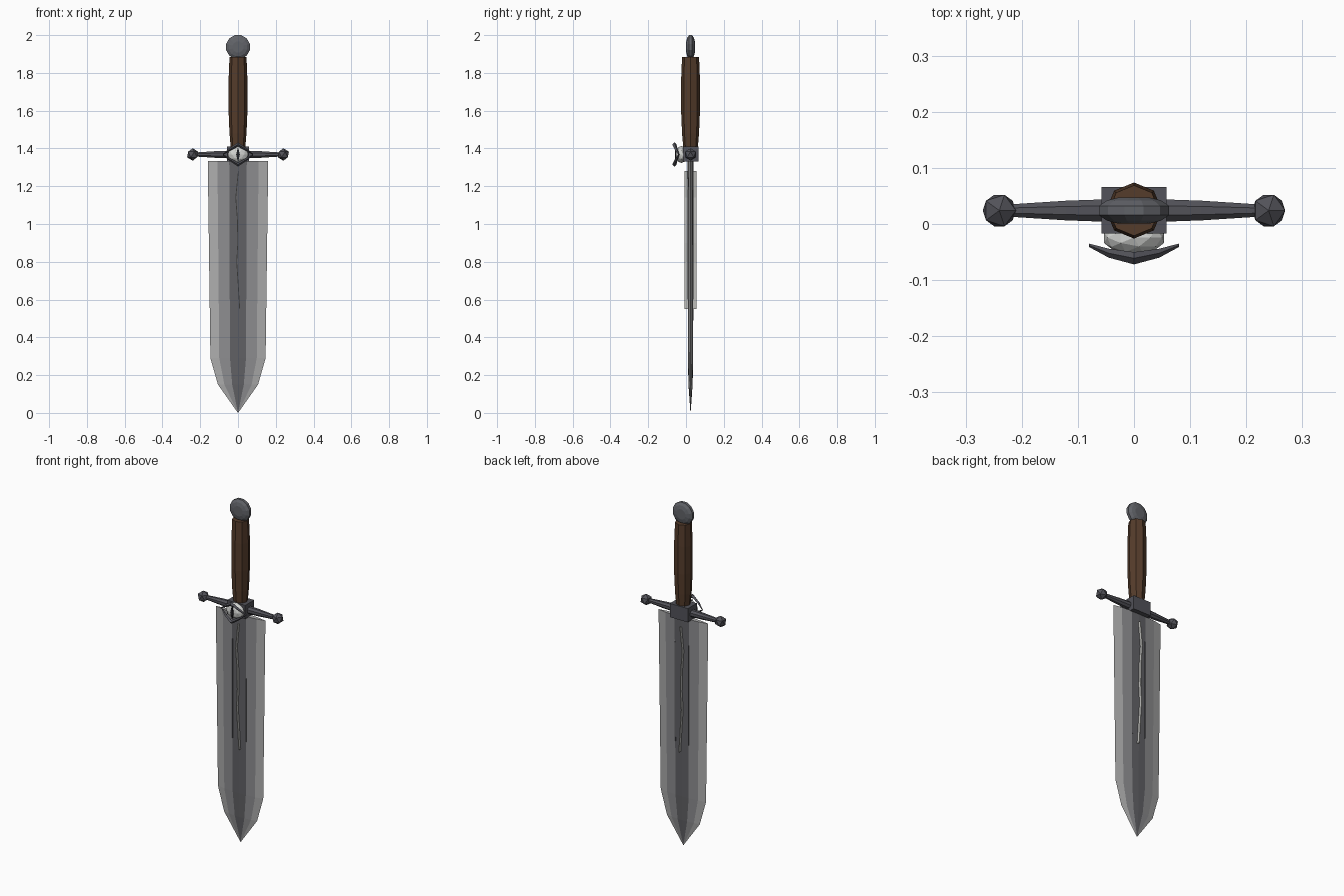
import bpy, bmesh, math
from mathutils import Vector

if "Cube" in bpy.data.objects:
    bpy.data.objects.remove(bpy.data.objects["Cube"])

CY = 0.024      # depth of the sword's centre plane
GZ = 1.368      # height of the crossguard


def mat(name, r, g, b):
    m = bpy.data.materials.new(name)
    m.diffuse_color = (r, g, b, 1)
    m.use_nodes = True
    m.node_tree.nodes["Principled BSDF"].inputs["Base Color"].default_value = m.diffuse_color
    return m


EDGE = mat("pale edge steel", 0.42, 0.42, 0.42)
BEVEL = mat("mid steel", 0.27, 0.27, 0.28)
CORE = mat("dark core steel", 0.12, 0.12, 0.13)
IRON = mat("guard iron", 0.085, 0.085, 0.10)
POMMEL = mat("pommel iron", 0.12, 0.125, 0.14)
LEATHER = mat("brown leather", 0.09, 0.045, 0.024)
WHITE = mat("eye white", 0.65, 0.66, 0.64)
BLACK = mat("pupil black", 0.015, 0.015, 0.018)
VEIN = mat("vein silver", 0.5, 0.5, 0.48)


def finish(name, bm, mats):
    bmesh.ops.recalc_face_normals(bm, faces=bm.faces)
    me = bpy.data.meshes.new(name)
    bm.to_mesh(me)
    bm.free()
    for m in mats:
        me.materials.append(m)
    ob = bpy.data.objects.new(name, me)
    bpy.context.collection.objects.link(ob)
    return ob


def loft(name, rings, mats, pick=None):
    """Skin a list of equal-length point rings and cap both ends."""
    bm = bmesh.new()
    vs = [[bm.verts.new(p) for p in r] for r in rings]
    n = len(rings[0])
    for a, b in zip(vs, vs[1:]):
        for i in range(n):
            j = (i + 1) % n
            f = bm.faces.new((a[i], a[j], b[j], b[i]))
            if pick:
                f.material_index = pick(i)
    bm.faces.new(vs[0])
    bm.faces.new(vs[-1])
    bmesh.ops.remove_doubles(bm, verts=bm.verts, dist=1e-5)
    return finish(name, bm, mats)


def ngon(n, r, start=0.0):
    return [(r * math.cos(start + 2 * math.pi * i / n),
             r * math.sin(start + 2 * math.pi * i / n)) for i in range(n)]


def box(name, lo, hi, m):
    ring = lambda z: [(lo[0], lo[1], z), (hi[0], lo[1], z), (hi[0], hi[1], z), (lo[0], hi[1], z)]
    return loft(name, [ring(lo[2]), ring(hi[2])], [m])


# Blade: edge, bevel and core bands tapering to the tip
def blade_ring(z, w, t):
    half = [(-w, 0), (-0.68 * w, -0.6 * t), (-0.29 * w, -0.9 * t), (0, -t),
            (0.29 * w, -0.9 * t), (0.68 * w, -0.6 * t)]
    pts = half + [(-x, -y) for x, y in half]
    return [(x, CY + y, z) for x, y in pts]


stations = [(1.333, 0.16, 0.016), (0.29, 0.146, 0.014), (0.15, 0.106, 0.011), (0.0, 0.0005, 0.0005)]
loft("blade", [blade_ring(*s) for s in stations], [EDGE, BEVEL, CORE],
     lambda i: (0, 1, 2, 2, 1, 0)[i % 6])

# Dark lines beside the core
for s in (-1, 1):
    x = s * 0.043
    box("core_line", (x - 0.003, CY - 0.0165, 0.6), (x + 0.003, CY + 0.0165, 1.18), CORE)

# Thin wavy vein standing proud of both blade faces
wave = [(0.002, 1.28), (-0.004, 1.22), (-0.012, 1.14), (-0.003, 1.02), (-0.001, 0.9),
        (-0.007, 0.8), (0.001, 0.68), (0.009, 0.55)]
loft("blade_vein", [[(x - 0.002, CY - 0.031, z), (x + 0.002, CY - 0.031, z),
                     (x + 0.002, CY + 0.031, z), (x - 0.002, CY + 0.031, z)] for x, z in wave], [VEIN])

# Grip: swelling octagon
loft("grip", [[(x, CY + y, z) for x, y in ngon(8, r)]
              for z, r in ((1.40, 0.038), (1.48, 0.045), (1.60, 0.05), (1.76, 0.05), (1.885, 0.045))],
     [LEATHER])

# Pommel: bevelled flat disc facing front and back
loft("pommel", [[(x, CY + y, 1.937 + z) for x, z in ngon(12, r, math.pi / 12)]
                for y, r in ((-0.023, 0.03), (-0.018, 0.05), (-0.008, 0.065),
                             (0.008, 0.065), (0.018, 0.05), (0.023, 0.03))], [POMMEL])

# Crossguard: central block, tapered arms, faceted end knobs
box("guard_block", (-0.058, CY - 0.041, 1.33), (0.058, CY + 0.042, 1.41), IRON)
for s in (-1, 1):
    loft("guard_arm", [[(s * x, CY + a, GZ + b) for a, b in ngon(8, r, math.pi / 8)]
                       for x, r in ((0.04, 0.022), (0.12, 0.019), (0.22, 0.012))], [IRON])
    bm = bmesh.new()
    bmesh.ops.create_icosphere(bm, subdivisions=1, radius=0.033)
    for v in bm.verts:
        v.co += Vector((s * 0.24, CY, GZ))
    finish("guard_knob", bm, [IRON])

# Eye: faceted white ball with a slit pupil
bm = bmesh.new()
bmesh.ops.create_icosphere(bm, subdivisions=2, radius=1)
for v in bm.verts:
    v.co = Vector((v.co.x * 0.056, -0.024 + v.co.y * 0.032, GZ + v.co.z * 0.045))
finish("eye_ball", bm, [WHITE])
loft("eye_pupil", [[(x, y, GZ + z) for x, z in ((0, -0.038), (0.01, 0), (0, 0.038), (-0.01, 0))]
                   for y in (-0.050, -0.058)], [BLACK])

# Eyelids: pointed bent bars meeting at the eye corners
for s, name in ((1, "upper_lid"), (-1, "lower_lid")):
    rings = []
    for x, y, z, r in ((-0.08, -0.038, 0, 0.003), (-0.045, -0.052, 0.026, 0.008), (0, -0.061, 0.053, 0.011),
                       (0.045, -0.052, 0.026, 0.008), (0.08, -0.038, 0, 0.003)):
        rings.append([(x, y + a, GZ + s * z + b) for a, b in ngon(4, r)])
    loft(name, rings, [IRON])
